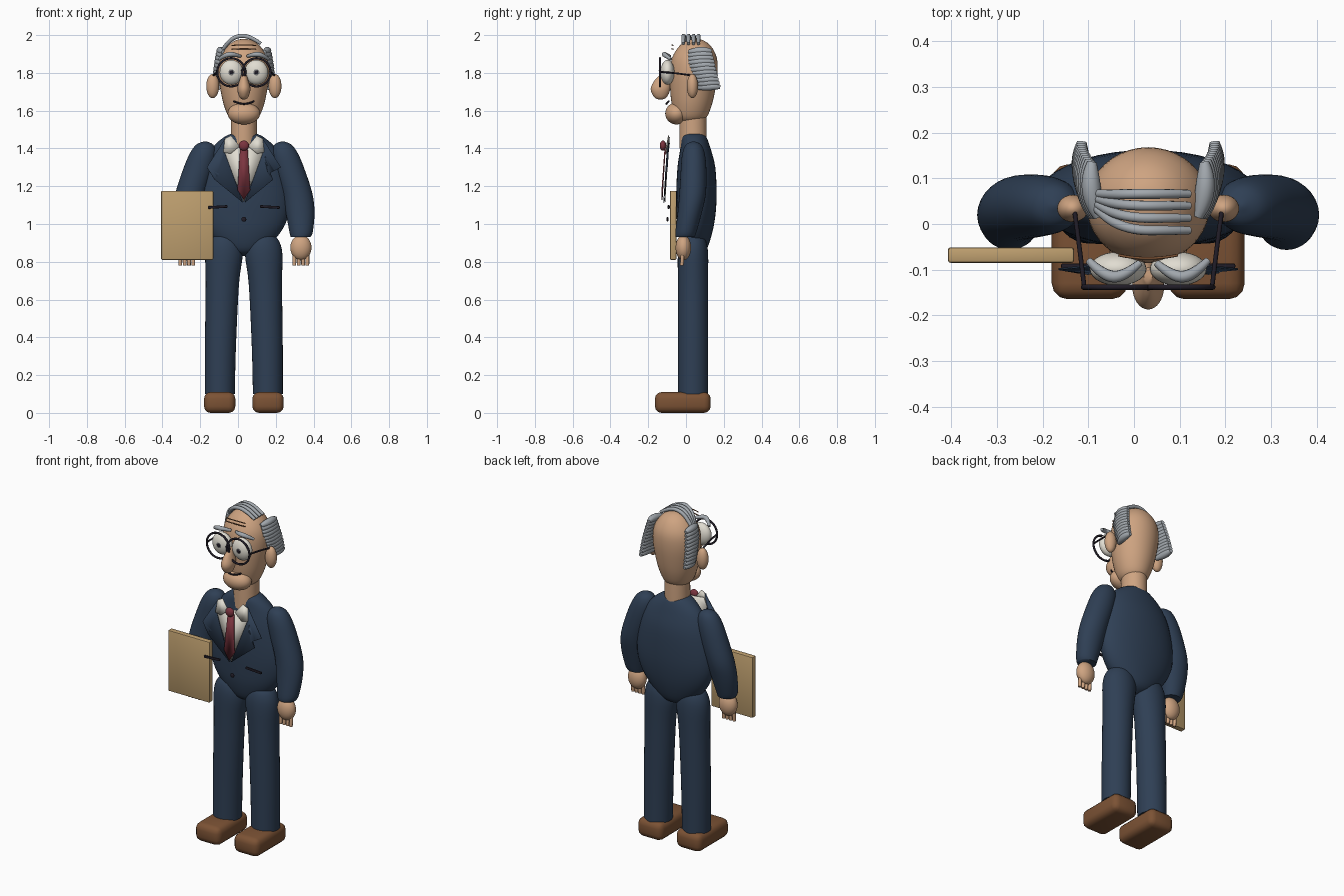
import bpy, bmesh, math
from mathutils import Vector

if "Cube" in bpy.data.objects:
    bpy.data.objects.remove(bpy.data.objects["Cube"])

CX = 0.031  # body centre line


def mat(name, r, g, b):
    m = bpy.data.materials.new(name)
    m.diffuse_color = (r, g, b, 1)
    m.use_nodes = True
    m.node_tree.nodes["Principled BSDF"].inputs["Base Color"].default_value = m.diffuse_color
    return m


NAVY = mat("navy", .028, .05, .09)
SKIN = mat("skin", .62, .37, .22)
GREY = mat("grey_hair", .36, .39, .42)
WHITE = mat("white", .75, .72, .64)
DARK = mat("dark", .015, .012, .02)
RED = mat("red", .2, .035, .05)
BROWN = mat("brown", .2, .085, .035)
TAN = mat("tan", .52, .35, .16)
IRIS = mat("iris", .2, .2, .2)


def finish(bm, name, m, angle=40):
    bmesh.ops.recalc_face_normals(bm, faces=bm.faces[:])
    me = bpy.data.meshes.new(name)
    bm.to_mesh(me)
    bm.free()
    ob = bpy.data.objects.new(name, me)
    bpy.context.collection.objects.link(ob)
    me.materials.append(m)
    bpy.ops.object.select_all(action='DESELECT')
    ob.select_set(True)
    bpy.context.view_layer.objects.active = ob
    bpy.ops.object.shade_smooth_by_angle(angle=math.radians(angle))
    return ob


def loft(name, rows, m, n=32, steps=4):
    """Horizontal elliptical rings (x, y, z, rx, ry), smoothly interpolated."""
    full = []
    for i in range(len(rows) - 1):
        p = [rows[max(i - 1, 0)], rows[i], rows[i + 1], rows[min(i + 2, len(rows) - 1)]]
        for k in range(steps):
            t = k / steps
            full.append([.5 * (2 * b + (c - a) * t + (2 * a - 5 * b + 4 * c - d) * t * t
                               + (3 * b - a - 3 * c + d) * t ** 3) for a, b, c, d in zip(*p)])
    full.append(rows[-1])
    bm = bmesh.new()
    rings = [[bm.verts.new((CX + x + max(rx, .002) * math.cos(2 * math.pi * j / n),
                            y + max(ry, .002) * math.sin(2 * math.pi * j / n), z))
              for j in range(n)] for x, y, z, rx, ry in full]
    for a, b in zip(rings, rings[1:]):
        for j in range(n):
            bm.faces.new((a[j], a[(j + 1) % n], b[(j + 1) % n], b[j]))
    bm.faces.new(rings[0])
    bm.faces.new(rings[-1])
    return finish(bm, name, m, 60)


def ball(name, c, r, m):
    bm = bmesh.new()
    bmesh.ops.create_uvsphere(bm, u_segments=28, v_segments=18, radius=1)
    for v in bm.verts:
        v.co = Vector((CX + c[0] + v.co.x * r[0], c[1] + v.co.y * r[1], c[2] + v.co.z * r[2]))
    return finish(bm, name, m)


def box(name, c, size, m, bevel, seg=3, tilt=0):
    bm = bmesh.new()
    bmesh.ops.create_cube(bm, size=1)
    for v in bm.verts:
        v.co = Vector([a * b for a, b in zip(v.co, size)])
    bmesh.ops.bevel(bm, geom=bm.edges[:], offset=bevel, segments=seg, profile=.5, affect='EDGES')
    ob = finish(bm, name, m)
    ob.location = (CX + c[0], c[1], c[2])
    ob.rotation_euler = (0, tilt, 0)
    return ob


def tube(name, pts, r, m, ends=1.0, cyclic=False):
    cu = bpy.data.curves.new(name, 'CURVE')
    cu.dimensions = '3D'
    cu.bevel_depth, cu.bevel_resolution, cu.resolution_u = r, 3, 6
    cu.use_fill_caps = True
    sp = cu.splines.new('NURBS')
    sp.points.add(len(pts) - 1)
    for i, p in enumerate(pts):
        sp.points[i].co = (CX + p[0], p[1], p[2], 1)
        sp.points[i].radius = ends if i in (0, len(pts) - 1) and not cyclic else 1
    sp.order_u = min(3, len(pts))
    sp.use_endpoint_u = not cyclic
    sp.use_cyclic_u = cyclic
    sp.use_smooth = True
    cu.materials.append(m)
    ob = bpy.data.objects.new(name, cu)
    bpy.context.collection.objects.link(ob)
    bpy.ops.object.select_all(action='DESELECT')
    ob.select_set(True)
    bpy.context.view_layer.objects.active = ob
    bpy.ops.object.convert(target='MESH')
    return ob


def panel(name, pts, y, m, s=1, thick=.004):
    """Thin cloth panel following the chest curve; pts are (x, z)."""
    bm = bmesh.new()
    f = bm.faces.new([bm.verts.new((CX + s * x, y + .5 * x * x + .16 * max(0, z - 1.3), z)) for x, z in pts])
    bmesh.ops.triangulate(bm, faces=[f])
    ob = finish(bm, name, m, 20)
    mod = ob.modifiers.new("thickness", 'SOLIDIFY')
    mod.thickness, mod.offset = thick, 0
    return ob


# torso
loft("jacket_body", [(0, .045, .83, .01, .01), (0, .045, .86, .10, .06), (0, .048, .95, .19, .09),
                     (0, .053, 1.05, .237, .103), (0, .055, 1.16, .243, .107), (0, .055, 1.30, .215, .10),
                     (0, .05, 1.40, .17, .08), (0, .042, 1.46, .105, .066), (0, .04, 1.48, .06, .05)], NAVY, 40)
loft("neck", [(0, .037, 1.40, .07, .072), (0, .037, 1.5, .069, .072), (0, .037, 1.62, .069, .07)], SKIN)

# head
loft("head", [(0, .025, 1.53, .03, .03), (0, .025, 1.56, .075, .08), (0, .03, 1.62, .103, .103),
              (0, .035, 1.70, .122, .118), (0, .041, 1.80, .135, .126), (0, .045, 1.88, .126, .118),
              (0, .048, 1.94, .088, .085), (0, .05, 1.972, .043, .042), (0, .05, 1.98, .004, .004)], SKIN, 40)
ball("chin", (0, -.05, 1.585), (.086, .06, .058), SKIN)
loft("nose", [(0, -.135, 1.658, .002, .004), (0, -.135, 1.67, .022, .032), (0, -.135, 1.715, .035, .052),
              (0, -.125, 1.765, .022, .038), (0, -.11, 1.80, .01, .015)], SKIN)
tube("mouth", [(-.055, -.092, 1.65), (-.025, -.104, 1.636), (.025, -.104, 1.636), (.055, -.092, 1.65)], .005, DARK)
for i, z in enumerate((1.925, 1.945)):
    tube(f"forehead_wrinkle_{i}", [(-.065, -.068, z), (0, -.082, z + .006), (.065, -.068, z)], .003, BROWN)

# comb-over strands
for i, y in enumerate((.066, .04, .013, -.014)):
    tube(f"top_strand_{i}", [(-.13, .06 + (y - .026) * .2, 1.895), (-.09, y * .7 + .018, 1.96),
                             (-.03, y, 2.0), (.04, y, 1.99), (.09, y, 1.955)], .011, GREY, .8)

for s, side in ((-1, "left"), (1, "right")):
    # trousers and shoes
    loft(side + "_leg", [(s * .127, .037, .10, .079, .08), (s * .124, .037, .35, .082, .08),
                         (s * .114, .037, .68, .088, .08), (s * .105, .037, .84, .099, .08),
                         (s * .104, .037, .91, .082, .068), (s * .104, .037, .94, .05, .045),
                         (s * .104, .037, .952, .004, .004)], NAVY)
    box(side + "_shoe", (s * .128, -.017, .055), (.166, .295, .11), BROWN, .035)

    # arms and hands
    loft(side + "_arm", [(s * .30, -.005, .93, .052, .05), (s * .303, 0, .96, .062, .056),
                         (s * .298, .02, 1.06, .076, .064), (s * .283, .035, 1.16, .08, .07),
                         (s * .245, .04, 1.28, .08, .068), (s * .217, .04, 1.37, .071, .06),
                         (s * .207, .04, 1.42, .045, .04), (s * .205, .04, 1.438, .004, .004)], NAVY)
    ball(side + "_palm", (s * .302, -.014, .875), (.056, .041, .067), SKIN)
    for k in range(4):
        x = s * (.302 + (k - 1.5) * .023)
        tube(f"{side}_finger_{k}", [(x, -.018, .85), (x, -.02, .81), (x, -.022, .78)], .011, SKIN, .85)

    # ears, eyes, brows
    ball(side + "_ear", (s * .165, .034, 1.73), (.034, .03, .064), SKIN)
    ball(side + "_eye", (s * .066, -.098, 1.803), (.062, .037, .066), WHITE)
    ball(side + "_iris", (s * .066, -.131, 1.803), (.019, .005, .019), IRIS)
    ball(side + "_pupil", (s * .066, -.135, 1.803), (.01, .004, .01), DARK)
    tube(side + "_brow", [(s * .13, -.08, 1.872), (s * .10, -.112, 1.895), (s * .055, -.118, 1.90),
                          (s * .018, -.085, 1.888)], .013, GREY, .6)

    # spectacles
    ring = [(s * .067 + .075 * math.cos(a), -.138, 1.803 + .075 * math.sin(a))
            for a in (2 * math.pi * i / 24 for i in range(24))]
    tube(side + "_rim", ring, .006, DARK, cyclic=True)
    tube(side + "_temple", [(s * .14, -.136, 1.805), (s * .15, -.05, 1.80), (s * .162, .035, 1.785)], .005, DARK)

    # ridged side hair
    for k in range(11):
        t = k / 10
        z = 1.725 + .19 * t
        out = .143 - .022 * t * t
        y0, y1 = .065 - .05 * min(1, 1.4 * t), .18 - .045 * t
        tube(f"{side}_hair_ridge_{k}", [(s * (out - .012), y0, z - .004), (s * out, y0 + .03, z),
                                        (s * (out + .006), y1 - .03, z + .004), (s * (out + .002), y1, z)],
             .021, GREY, .5)

    # lapels, collar, pockets
    panel(side + "_lapel", [(.095, 1.46), (.196, 1.30), (.13, 1.265), (.155, 1.235), (.004, 1.112),
                            (.10, 1.375)], -.118, NAVY, s)
    panel(side + "_collar", [(.068, 1.468), (.10, 1.452), (.108, 1.38), (.07, 1.372), (.022, 1.412)],
          -.122, WHITE, s)
    box(side + "_pocket", (s * .138, -.092, 1.09), (.105, .012, .014), DARK, .004, 2, s * .06)

tube("bridge", [(-.012, -.138, 1.81), (0, -.142, 1.818), (.012, -.138, 1.81)], .005, DARK)

# shirt front, tie, button
panel("shirt_front", [(-.09, 1.43), (-.025, 1.42), (.025, 1.42), (.09, 1.43), (.105, 1.375), (0, 1.115), (-.105, 1.375)],
      -.112, WHITE)
panel("tie", [(-.02, 1.40), (.02, 1.40), (.034, 1.18), (0, 1.128), (-.034, 1.18)], -.127, RED, 1, .006)
ball("tie_knot", (0, -.122, 1.415), (.027, .017, .027), RED)
ball("jacket_button", (0, -.098, 1.025), (.013, .006, .013), DARK)

# folder held at the side
box("folder", (-.269 - CX, -.068, .993), (.276, .034, .365), TAN, .006, 2)
